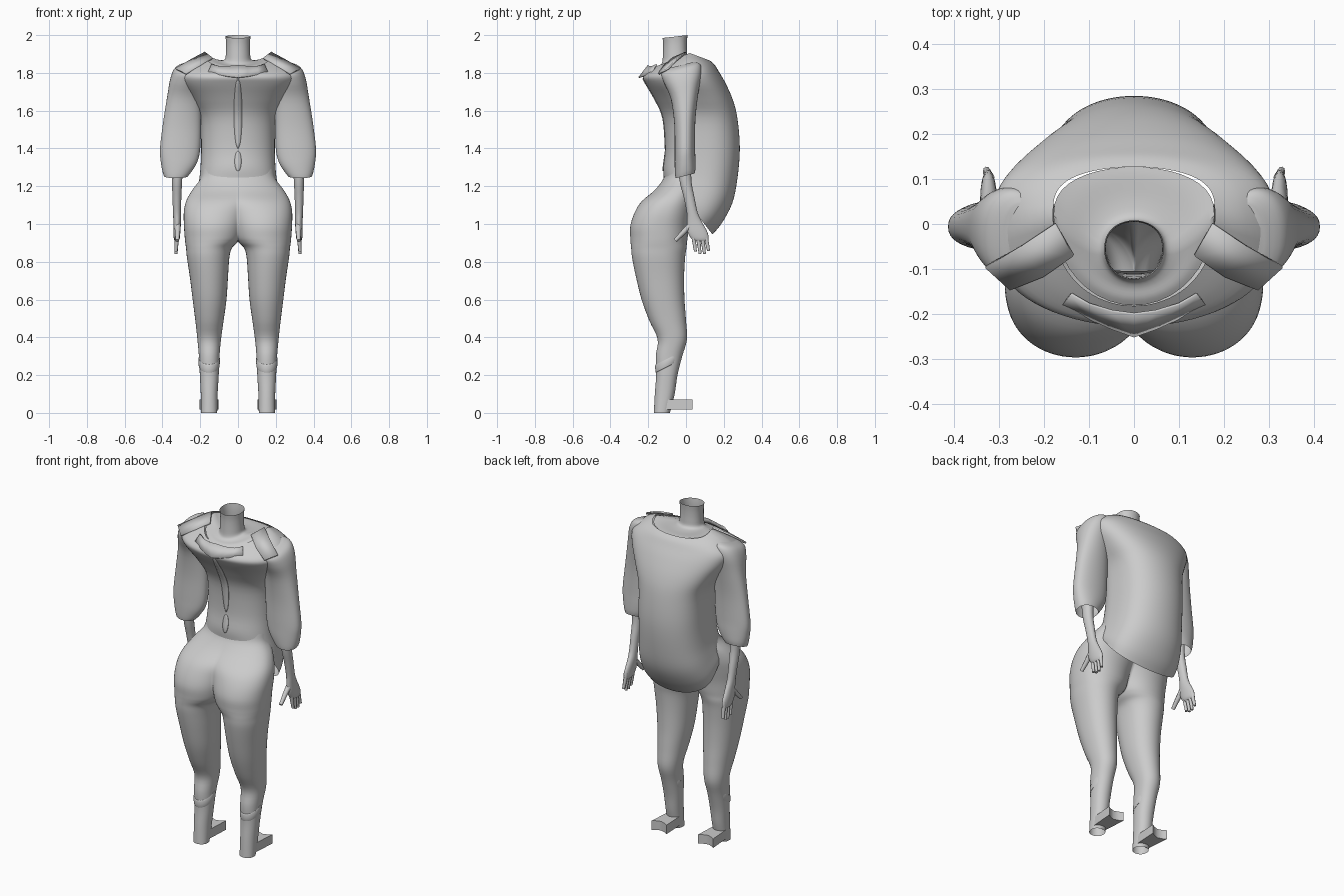
import bpy, bmesh, math

if "Cube" in bpy.data.objects:
    bpy.data.objects.remove(bpy.data.objects["Cube"])

GREY = bpy.data.materials.new("plain grey")
GREY.diffuse_color = (0.6, 0.6, 0.6, 1)
GREY.use_nodes = True
GREY.node_tree.nodes["Principled BSDF"].inputs["Base Color"].default_value = GREY.diffuse_color


def finish(name, bm, mirror=False, angle=45):
    """Turn a bmesh into a smooth, optionally mirrored object."""
    bmesh.ops.remove_doubles(bm, verts=bm.verts, dist=1e-5)
    bmesh.ops.recalc_face_normals(bm, faces=bm.faces)
    mesh = bpy.data.meshes.new(name)
    bm.to_mesh(mesh)
    bm.free()
    mesh.materials.append(GREY)
    ob = bpy.data.objects.new(name, mesh)
    bpy.context.collection.objects.link(ob)
    if mirror:
        mod = ob.modifiers.new("mirror", 'MIRROR')
        mod.use_clip = True
        mod.merge_threshold = 0.001
    bpy.ops.object.select_all(action='DESELECT')
    ob.select_set(True)
    bpy.context.view_layer.objects.active = ob
    bpy.ops.object.shade_smooth_by_angle(angle=math.radians(angle))
    return ob


def smooth_rows(rows, k):
    """Catmull-Rom interpolation between rows of numbers."""
    out = []
    for i in range(len(rows) - 1):
        p0, p1 = rows[max(i - 1, 0)], rows[i]
        p2, p3 = rows[i + 1], rows[min(i + 2, len(rows) - 1)]
        for j in range(k):
            t = j / k
            out.append([0.5 * (2 * b + (c - a) * t + (2 * a - 5 * b + 4 * c - d) * t * t
                               + (3 * b - a - 3 * c + d) * t ** 3)
                        for a, b, c, d in zip(p0, p1, p2, p3)])
    out.append(list(rows[-1]))
    return out


def loft(name, rows, n=40, k=4, mirror=False, caps=(False, False), pb=1.0, pf=1.0):
    """Rows: x_min, x_max, y_back, y_mid, y_front, z_back, z_side, z_front.
    Mirrored rings that pass the middle plane are left open there.
    pb and pf below 1 make the back and front boxier."""
    bm = bmesh.new()
    rings = []
    for xa, xb, yb, yc, yf, zb, zs, zf in smooth_rows(rows, k):
        cx, rx = (xa + xb) / 2, (xb - xa) / 2
        reach = math.acos(max(-1, min(1, -cx / rx))) if mirror and xa < 0 else math.pi
        ring = []
        for i in range(n + 1):
            a = reach * (2 * i / n - 1)
            s = math.sin(a)
            s = abs(s) ** pf if s > 0 else -abs(s) ** pb
            y = yc + (yf - yc) * s if s > 0 else yc + (yc - yb) * s
            z = zs + (zf - zs) * s if s > 0 else zs + (zs - zb) * s
            ring.append(bm.verts.new((cx + rx * math.cos(a), y, z)))
        rings.append(ring)
    for r0, r1 in zip(rings, rings[1:]):
        for i in range(n):
            bm.faces.new((r0[i], r0[i + 1], r1[i + 1], r1[i]))
    for ring, cap in zip((rings[0], rings[-1]), caps):
        if cap:
            bm.faces.new(ring[:-1])
    return finish(name, bm, mirror)


def level(rows, slope=0.0):
    """Rows z, x_min, x_max, y_back, y_front -> full loft rows."""
    return [(xa, xb, yb, (yb + yf) / 2, yf,
             z - slope * (yf - yb) / 2, z, z + slope * (yf - yb) / 2)
            for z, xa, xb, yb, yf in rows]


# legs, buttocks and hips
loft("trousers", level([
    (0.00, .110, .195, -.170, -.085), (0.10, .108, .197, -.165, -.060),
    (0.20, .102, .202, -.158, -.045), (0.30, .098, .207, -.160, -.020),
    (0.39, .090, .215, -.150, .005), (0.49, .076, .226, -.195, .000),
    (0.60, .061, .240, -.235, -.008), (0.72, .053, .255, -.265, -.010),
    (0.82, .046, .270, -.285, -.005), (0.87, .034, .275, -.290, .002),
    (0.90, .006, .279, -.293, .005), (0.93, -.014, .282, -.295, .009),
    (0.99, -.030, .286, -.295, .015), (1.06, -.055, .287, -.272, .030),
    (1.12, -.100, .275, -.235, .050), (1.18, -.160, .242, -.165, .070),
    (1.24, -.190, .198, -.120, .090), (1.29, -.185, .190, -.105, .100)]),
    n=56, mirror=True, pb=.88, pf=.85)

# slanted cuff bands above the ankles
loft("cuff", level([(.245, .100, .205, -.159, -.036), (.25, .097, .208, -.162, -.031),
                    (.285, .096, .209, -.163, -.022), (.29, .099, .206, -.160, -.024)], 0.5),
     k=2, mirror=True)

# forefeet with a hollow toe edge
bm = bmesh.new()
plan = [(.113, -.11), (.192, -.11), (.196, -.06), (.203, .035), (.185, .022),
        (.155, .012), (.125, .022), (.104, .035), (.109, -.06)]
base = bm.faces.new([bm.verts.new((x, y, .018)) for x, y in plan])
ext = bmesh.ops.extrude_face_region(bm, geom=[base])
bmesh.ops.translate(bm, vec=(0, 0, .054),
                    verts=[v for v in ext["geom"] if isinstance(v, bmesh.types.BMVert)])
finish("foot", bm, mirror=True)

# loose shirt body: open at the hem and neckline
shirt = [
    (.225, -.112, .02, .140, 1.215, 1.10, 0.945), (.226, -.115, .03, .190, 1.225, 1.13, 1.005),
    (.214, -.118, .04, .245, 1.25, 1.19, 1.11), (.201, -.120, .04, .272, 1.30, 1.27, 1.24),
    (.195, -.110, .05, .285, 1.40, 1.40, 1.40), (.203, -.122, .05, .272, 1.56, 1.56, 1.56),
    (.250, -.165, .02, .247, 1.66, 1.66, 1.66), (.305, -.212, -.02, .207, 1.74, 1.75, 1.75),
    (.312, -.228, -.02, .172, 1.775, 1.81, 1.81), (.250, -.212, .00, .150, 1.80, 1.87, 1.845),
    (.180, -.182, .02, .127, 1.825, 1.905, 1.865)]
loft("shirt_body", [(-r[0],) + r for r in shirt], n=72, pb=.85, pf=.6)

# puffed short sleeves
loft("sleeve", level([
    (1.84, .210, .290, -.105, .045), (1.82, .195, .334, -.130, .075),
    (1.77, .195, .358, -.115, .082), (1.68, .195, .374, -.080, .066),
    (1.54, .195, .396, -.062, .050), (1.40, .200, .413, -.060, .048),
    (1.33, .215, .409, -.060, .050), (1.28, .245, .400, -.058, .050),
    (1.255, .265, .392, -.055, .046)], 0.25), mirror=True, caps=(True, False), pb=.85, pf=.85)

# shoulder skin under the neckline, running up into the open neck
neck = [(.179, -.181, .02, .127, 1.822, 1.895, 1.860), (.150, -.165, -.01, .105, 1.832, 1.885, 1.862),
        (.100, -.140, -.05, .050, 1.840, 1.868, 1.862), (.070, -.126, -.057, .013, 1.856, 1.872, 1.872),
        (.064, -.122, -.058, .006, 1.90, 1.905, 1.91), (.063, -.121, -.058, .005, 1.95, 1.955, 1.96),
        (.066, -.124, -.058, .008, 1.985, 1.992, 2.0)]
loft("neck_and_shoulders", [(-r[0],) + r for r in neck], pf=.8)


def ribbon(name, pairs, thick):
    """Thin mirrored strip between two edges."""
    bm = bmesh.new()
    rows = [[bm.verts.new(p) for p in pair] for pair in pairs]
    for (a, b), (c, d) in zip(rows, rows[1:]):
        bm.faces.new((a, b, d, c))
    mod = finish(name, bm, True).modifiers.new("thickness", 'SOLIDIFY')
    mod.thickness = thick
    mod.offset = 0


# raised collar at the back and flat shoulder flaps
ribbon("back_collar", [((0, -.25, 1.775), (0, -.20, 1.84)), ((.05, -.232, 1.78), (.05, -.193, 1.835)),
                       ((.11, -.205, 1.79), (.10, -.178, 1.835)), ((.16, -.18, 1.80), (.14, -.155, 1.845))], .006)
ribbon("shoulder_flap", [((.135, -.07, 1.878), (.175, .00, 1.908)),
                         ((.20, -.115, 1.838), (.25, -.05, 1.868)),
                         ((.275, -.145, 1.795), (.33, -.095, 1.822))], .010)

# narrow openings down the middle of the back
fine_shirt = smooth_rows(shirt, 6)


def back_y(z):
    for a, b in zip(fine_shirt, fine_shirt[1:]):
        if a[4] <= z <= b[4]:
            return a[1] + (b[1] - a[1]) * (z - a[4]) / (b[4] - a[4])
    return fine_shirt[-1][1]


for name, z0, z1, w in (("long_back_slit", 1.40, 1.77, .02), ("short_back_slit", 1.28, 1.385, .016)):
    strip = []
    for i in range(17):
        z = z0 + (z1 - z0) * i / 16
        half = w * math.sin(math.pi * i / 16) ** 0.5 + .002
        strip.append(((0, back_y(z) - .002, z), (half, back_y(z) - .001, z)))
    ribbon(name, strip, .003)

# forearms and palms
loft("forearm", level([
    (1.40, .285, .355, -.050, .030), (1.24, .295, .350, -.036, .028),
    (1.14, .300, .347, -.012, .045), (1.06, .302, .344, .004, .062),
    (1.01, .302, .342, .005, .085), (0.96, .305, .342, .008, .112),
    (0.925, .308, .340, .026, .120), (0.91, .315, .335, .045, .112)]),
    n=24, mirror=True, caps=(True, True))


def finger(name, points, r):
    """Tapered tube along a few points, mirrored to the other hand."""
    cu = bpy.data.curves.new(name, 'CURVE')
    cu.dimensions = '3D'
    cu.bevel_depth = r
    cu.bevel_resolution = 2
    cu.use_fill_caps = True
    sp = cu.splines.new('POLY')
    sp.points.add(len(points) - 1)
    for i, (pt, p) in enumerate(zip(sp.points, points)):
        pt.co = (*p, 1)
        pt.radius = 1 - .4 * i / (len(points) - 1)
    cu.materials.append(GREY)
    ob = bpy.data.objects.new(name, cu)
    bpy.context.collection.objects.link(ob)
    ob.modifiers.new("mirror", 'MIRROR').use_clip = False


# four fingers and a thumb on each hand
for i, (y0, y1, tip) in enumerate([(.038, .050, .855), (.060, .075, .842), (.082, .098, .842), (.102, .120, .858)]):
    finger(f"finger_{i + 1}", [(.323, y0, .95), (.325, (y0 + y1) / 2, .90), (.328, y1, tip)], .013)
finger("thumb", [(.320, .030, 1.0), (.320, -.015, .955), (.322, -.057, .912)], .017)
